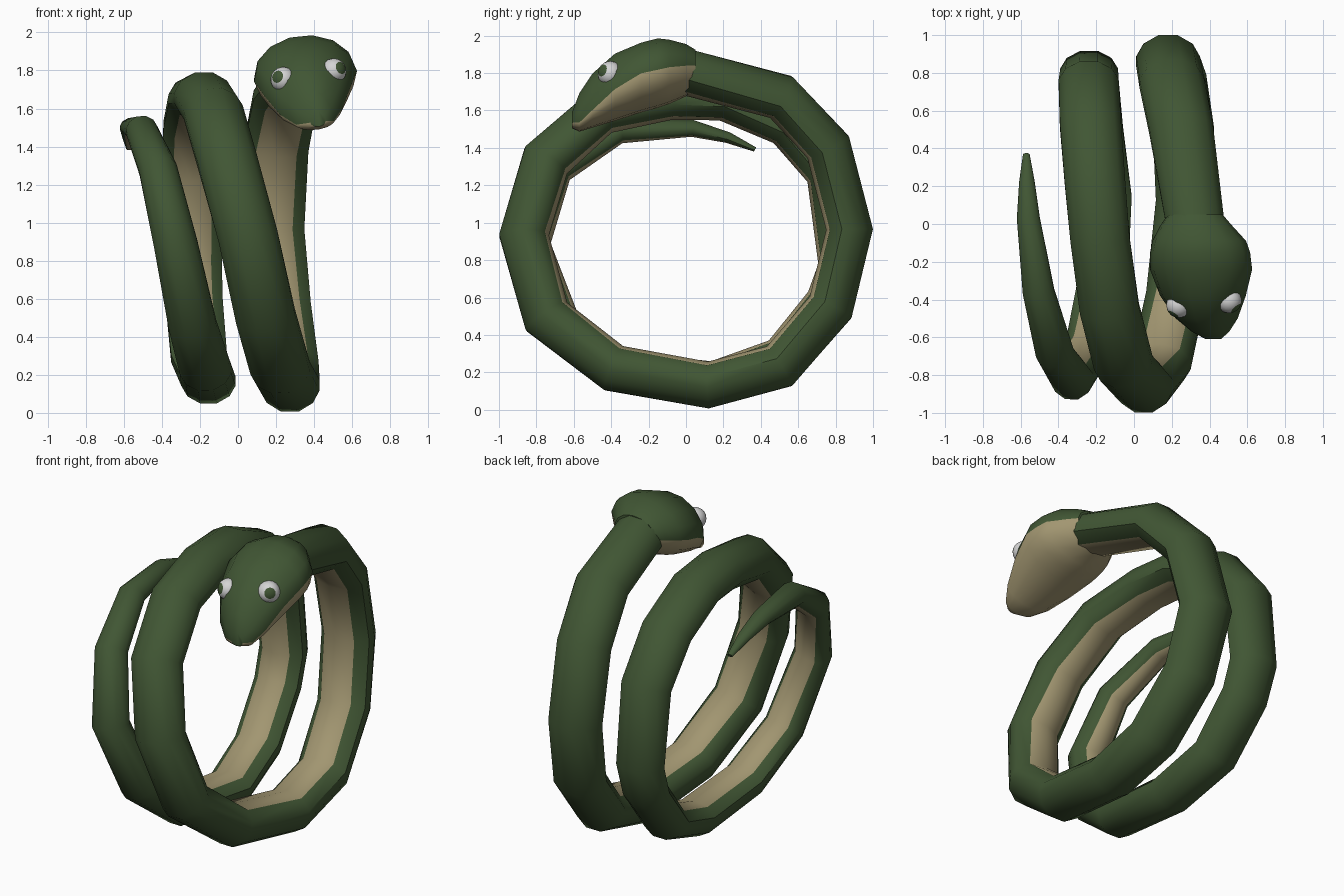
import bpy, bmesh, math
from mathutils import Vector, Matrix

if "Cube" in bpy.data.objects:
    bpy.data.objects.remove(bpy.data.objects["Cube"])


def material(name, rgb):
    m = bpy.data.materials.new(name)
    m.diffuse_color = (*rgb, 1)
    m.use_nodes = True
    m.node_tree.nodes["Principled BSDF"].inputs["Base Color"].default_value = m.diffuse_color
    return m


GREEN = material("dark green", (0.052, 0.093, 0.034))
TAN = material("belly tan", (0.36, 0.305, 0.165))
WHITE = material("eye white", (0.66, 0.66, 0.66))


def finish(bm, name, mats, angle):
    bmesh.ops.recalc_face_normals(bm, faces=bm.faces)
    me = bpy.data.meshes.new(name)
    bm.to_mesh(me)
    bm.free()
    ob = bpy.data.objects.new(name, me)
    bpy.context.collection.objects.link(ob)
    for m in mats:
        me.materials.append(m)
    bpy.ops.object.select_all(action='DESELECT')
    ob.select_set(True)
    bpy.context.view_layer.objects.active = ob
    bpy.ops.object.shade_smooth_by_angle(angle=math.radians(angle))
    return ob


def loft(name, rings, belly, angle):
    """Skin rings of equal size; side numbers in belly get the second colour."""
    bm = bmesh.new()
    vs = [[bm.verts.new(p) for p in r] for r in rings]
    n = len(vs[0])
    for a, b in zip(vs, vs[1:]):
        for i in range(n):
            j = (i + 1) % n
            f = bm.faces.new((a[i], a[j], b[j], b[i]))
            f.material_index = int(i in belly)
    bm.faces.new(vs[0])
    bm.faces.new(vs[-1])
    return finish(bm, name, [GREEN, TAN], angle)


# Body: coil round the x axis (angle from top, x, outer radius, half width, thickness)
path = [
    (-1, .328, .935, .155, .245), (36, .252, .965, .172, .25), (62, .20, .985, .174, .25),
    (92, .18, 1.0, .172, .25), (120, .218, 1.02, .168, .25), (147, .262, 1.04, .165, .25),
    (173, .272, 1.0, .16, .25), (206, .222, .995, .16, .255), (236, .145, 1.03, .16, .265),
    (266, .05, 1.0, .16, .265), (295, -.06, .95, .16, .265), (324, -.133, .87, .16, .25),
    (353, -.18, .795, .16, .24), (377, -.205, .81, .163, .235), (405, -.23, .86, .165, .23),
    (431, -.24, .91, .162, .225), (464, -.238, .945, .156, .21), (480, -.23, .96, .153, .21),
    (505, -.205, .98, .15, .21), (531, -.155, .962, .146, .21), (564, -.17, .965, .138, .205),
    (591, -.24, .96, .128, .205), (623, -.33, .935, .117, .205), (654, -.425, .83, .102, .175),
    (686, -.51, .675, .085, .14), (724, -.56, .55, .062, .09), (746, -.567, .537, .042, .06),
    (763, -.57, .55, .018, .025)]
# Half cross-section (sideways, outward); the first side is the belly
half = [(0, -.72), (.62, -.6), (.98, -.2), (.98, .14), (.76, .55), (.3, .83)]
section = half + [(-s, o) for s, o in half[:0:-1]]


def on_path(a, x, r):
    a = math.radians(a)
    return Vector((x, r * math.sin(a), 1 + r * math.cos(a)))


pts = [on_path(*p[:3]) for p in path]
rings = []
for i, (a, x, r, w, thick) in enumerate(path):
    tan = (pts[min(i + 1, len(pts) - 1)] - pts[max(i - 1, 0)]).normalized()
    out = on_path(a, 0, 1) - Vector((0, 0, 1))
    out = (out - tan * out.dot(tan)).normalized()
    side = tan.cross(out)
    h = thick / 1.55
    c = pts[i] - out * h * .83
    rings.append([c + side * w * s + out * h * o for s, o in section])
loft("body", rings, {0, len(section) - 1}, 43)

# Head: (y, x centre, half width, top z, middle z, bottom z), slightly rolled
head = [
    (.05, .325, .145, 1.925, 1.825, 1.69), (.0, .328, .185, 1.955, 1.82, 1.675),
    (-.09, .345, .25, 1.978, 1.805, 1.635), (-.15, .35, .266, 1.985, 1.79, 1.615),
    (-.24, .355, .272, 1.962, 1.77, 1.59),
    (-.38, .365, .228, 1.905, 1.69, 1.545), (-.50, .385, .165, 1.80, 1.585, 1.51),
    (-.57, .405, .10, 1.695, 1.525, 1.488), (-.61, .42, .04, 1.59, 1.53, 1.505)]
N = 14
roll = math.radians(6)
rings = []
for y, cx, hw, top, mid, bot in head:
    ring = []
    for i in range(N):
        t = 2 * math.pi * i / N
        u, v = hw * math.cos(t), math.sin(t)
        v *= (top - mid) if v > 0 else (mid - bot)
        ring.append((cx + u * math.cos(roll) - v * math.sin(roll), y,
                     mid + v * math.cos(roll) + u * math.sin(roll)))
    rings.append(ring)
loft("head", rings, set(range(N // 2, N)), 50)

# Eyes: sunken white balls with a green pupil cap
for name, pos, look in (("left_eye", (.238, -.43, 1.752), (-.5, -.8, .25)),
                        ("right_eye", (.503, -.405, 1.797), (.62, -.7, .28))):
    d = Vector(look).normalized()
    bm = bmesh.new()
    rot = d.to_track_quat('Z', 'Y').to_matrix().to_4x4()
    bmesh.ops.create_uvsphere(bm, u_segments=16, v_segments=12, radius=.067,
                              matrix=Matrix.Translation(pos) @ rot)
    for f in bm.faces:
        if (f.calc_center_median() - Vector(pos)).normalized().dot(d) > .88:
            f.material_index = 1
    finish(bm, name, [WHITE, GREEN], 60)
